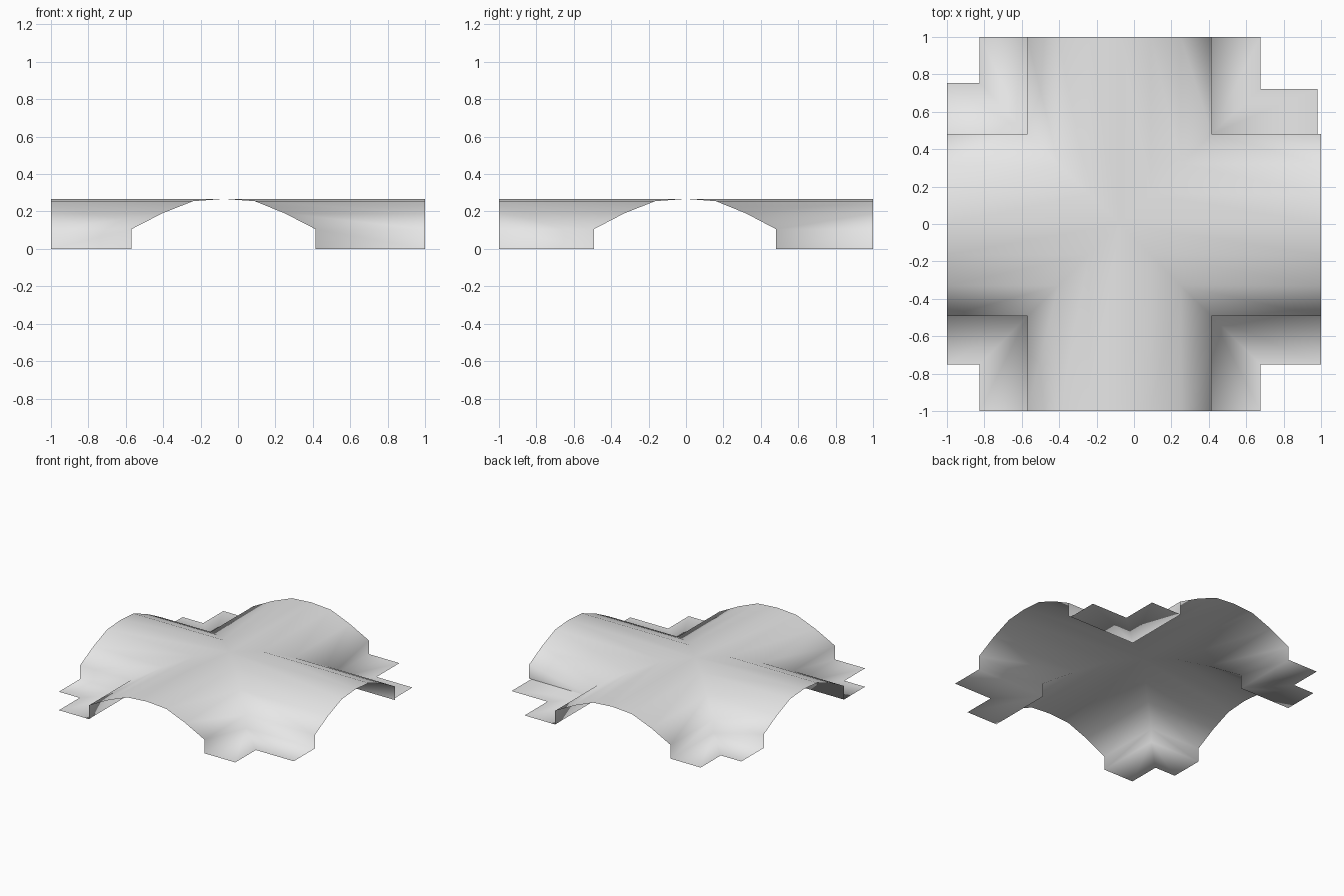
import bpy
import bmesh

cube = bpy.data.objects.get("Cube")
if cube:
    bpy.data.objects.remove(cube, do_unlink=True)

# Single plain grey
grey = bpy.data.materials.new("plain grey")
grey.use_nodes = True
colour = (0.8, 0.8, 0.8, 1)
grey.diffuse_color = colour
grey.node_tree.nodes["Principled BSDF"].inputs["Base Color"].default_value = colour

# Arch profile: short upright wall, then faceted curve to the crown
XS = [-0.57, -0.57, -0.405, -0.24, -0.075, 0.09, 0.25, 0.415, 0.415]
YS = [-0.493, -0.493, -0.33, -0.165, 0, 0.16, 0.32, 0.482, 0.482]
half = [0, 0.105, 0.19, 0.255]
ZS = half + [0.267] + half[::-1]
LAST = len(ZS) - 1

bm = bmesh.new()


def face(points):
    """Add a polygon, dropping repeated points."""
    unique = list(dict.fromkeys(points))
    bm.faces.new([bm.verts.new(p) for p in unique])


def arm(across, along, end, swap):
    """One barrel arm, running from the diagonal groins to its open end."""
    pick = max if end > 0 else min

    def place(u, v, z):
        return (v, u, z) if swap else (u, v, z)

    for k in range(LAST):
        a, b = k, k + 1
        face([place(across[a], end, ZS[a]),
              place(across[b], end, ZS[b]),
              place(across[b], along[pick(b, LAST - b)], ZS[b]),
              place(across[a], along[pick(a, LAST - a)], ZS[a])])


# Crossing vaults
for side in (-1, 1):
    arm(XS, YS, side, False)
    arm(YS, XS, side, True)


def flange(xc, yc, xf, yf, xe, ye):
    """Flat L-shaped ledge in a corner, mitred along its diagonal."""
    face([(xc, yc, 0), (xe, yc, 0), (xe, yf, 0), (xf, yf, 0)])
    face([(xc, yc, 0), (xf, yf, 0), (xf, ye, 0), (xc, ye, 0)])


# Ground ledges in the four corners
flange(XS[0], YS[0], -0.825, -0.75, -1, -1)
flange(XS[0], YS[-1], -0.825, 0.755, -1, 1)
flange(XS[-1], YS[0], 0.677, -0.75, 1, -1)
flange(XS[-1], YS[-1], 0.675, 0.722, 0.98, 1)

# Weld into one continuous sheet facing up
bmesh.ops.remove_doubles(bm, verts=bm.verts[:], dist=0.0005)
bmesh.ops.recalc_face_normals(bm, faces=bm.faces[:])
bm.normal_update()
if sum(f.normal.z * f.calc_area() for f in bm.faces) < 0:
    bmesh.ops.reverse_faces(bm, faces=bm.faces[:])
for f in bm.faces:
    f.smooth = True

mesh = bpy.data.meshes.new("cross_vault")
bm.to_mesh(mesh)
bm.free()
mesh.materials.append(grey)
vault = bpy.data.objects.new("cross_vault", mesh)
bpy.context.collection.objects.link(vault)
